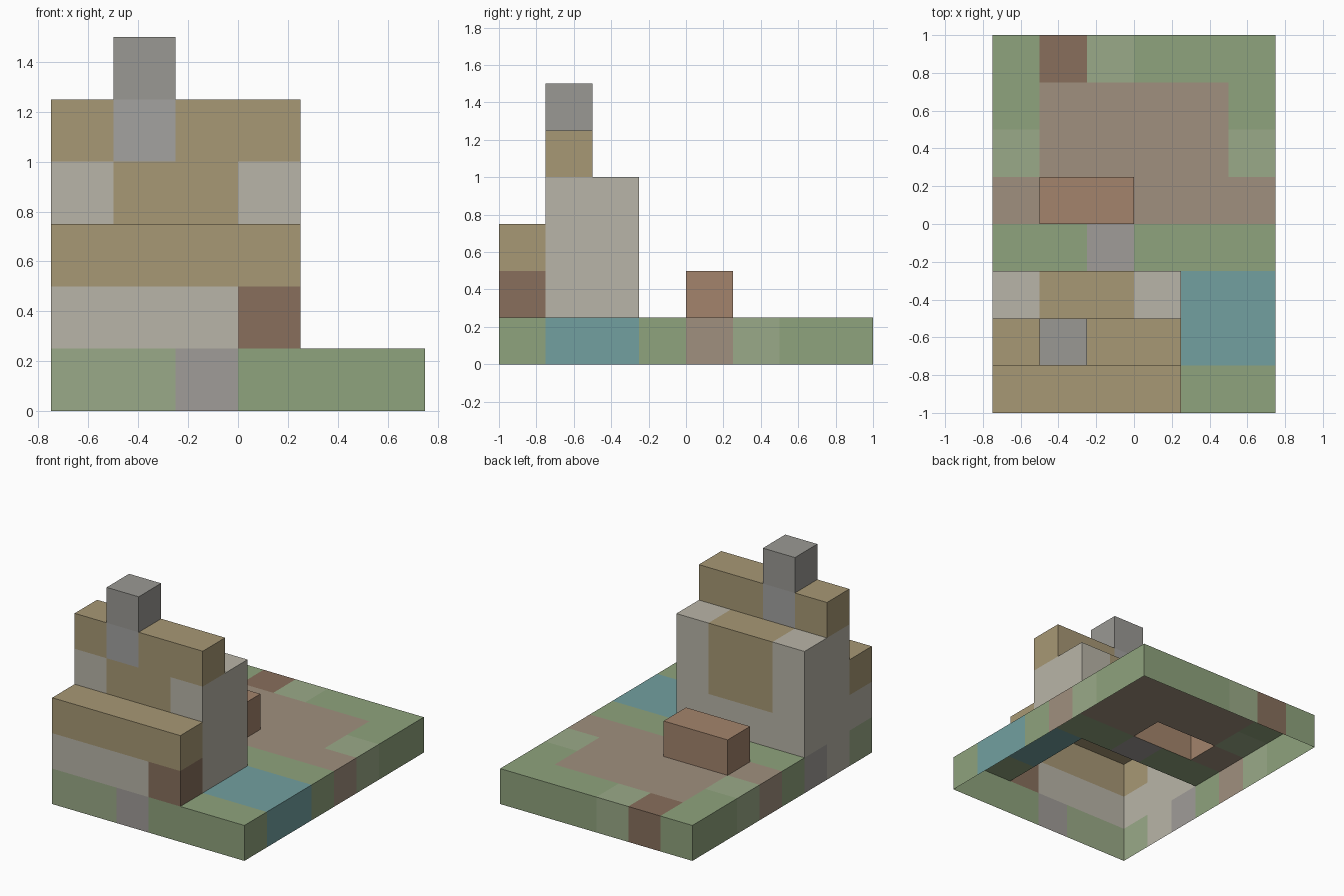
import bpy, bmesh
from mathutils import Vector

if "Cube" in bpy.data.objects:
    bpy.data.objects.remove(bpy.data.objects["Cube"])

S = 0.25                       # size of one block
ORIGIN = Vector((-0.75, -1.0, 0.0))
COLOURS = {
    'G': ('grass', 0x8FA37D), 'L': ('light_grass', 0x9AAA88),
    'P': ('path', 0xA0907E), 'D': ('dark_wood', 0x886F5C),
    'W': ('water', 0x72A0A0), 'S': ('stone', 0xA09C98),
    'B': ('wall', 0xB9B5A8), 'T': ('thatch', 0xA79875),
    'C': ('chimney_stone', 0xA3A2A0), 'K': ('chimney_cap', 0x9A9994),
    'X': ('crate_wood', 0xA3846C),
}


def linear(v):
    v /= 255
    return v / 12.92 if v <= 0.04045 else ((v + 0.055) / 1.055) ** 2.4


def material(key):
    name, rgb = COLOURS[key]
    mat = bpy.data.materials.get(name)
    if mat is None:
        mat = bpy.data.materials.new(name)
        mat.diffuse_color = [linear(rgb >> s & 255) for s in (16, 8, 0)] + [1]
        mat.use_nodes = True
        mat.node_tree.nodes["Principled BSDF"].inputs["Base Color"].default_value = mat.diffuse_color
    return mat


cells = {}                     # (i, j, k) -> (part, colour)


def layer(part, k, rows, i0=0, j0=0):
    """Place one layer of blocks; rows run from front to back."""
    for j, row in enumerate(rows):
        for i, c in enumerate(row):
            cells[i + i0, j + j0, k] = (part, c)


# Ground slab with pond, path and garden
layer('ground', 0, ["LLSGGG",
                    "BBBBWW",
                    "SBBBWW",
                    "GGSGGG",
                    "PPPPPP",
                    "LPPPPL",
                    "GPPPPG",
                    "GDLGGG"])
# Crate standing on the path
layer('crate', 1, ["XX"], 1, 4)
# House: walls, door and stepped gable
layer('porch', 1, ["BBBD"])
layer('porch_roof', 2, ["TTTT"])
layer('house_walls', 1, ["BBBB", "BBBB"], 0, 1)
layer('house_walls', 2, ["BBBB", "BTTB"], 0, 1)
layer('house_walls', 3, ["BTTB", "BTTB"], 0, 1)
layer('roof_ridge', 4, ["TCTT"], 0, 1)
# Chimney through the ridge
layer('chimney', 4, ["C"], 1, 1)
layer('chimney', 5, ["K"], 1, 1)


def build(part):
    """Outer skin only: no faces between blocks, and open underneath."""
    bm = bmesh.new()
    keys = sorted({c for p, c in cells.values() if p == part})
    for pos, (p, c) in cells.items():
        if p != part:
            continue
        centre = ORIGIN + (Vector(pos) + Vector((.5, .5, .5))) * S
        for axis in range(3):
            for sign in (-1, 1):
                n = Vector([sign * (a == axis) for a in range(3)])
                near = tuple(int(a + b) for a, b in zip(pos, n))
                if near in cells or near[2] < 0:
                    continue
                u = Vector([float(a == (axis + 1) % 3) for a in range(3)])
                v = n.cross(u)
                f = bm.faces.new([bm.verts.new(centre + (n + a * u + b * v) * S / 2)
                                  for a, b in ((-1, -1), (1, -1), (1, 1), (-1, 1))])
                f.material_index = keys.index(c)
    bmesh.ops.remove_doubles(bm, verts=bm.verts, dist=1e-4)
    # Join equal-coloured flat areas into clean faces
    bmesh.ops.dissolve_limit(bm, angle_limit=0.01, verts=bm.verts,
                             edges=bm.edges, delimit={'MATERIAL'})
    mesh = bpy.data.meshes.new(part)
    bm.to_mesh(mesh)
    bm.free()
    for k in keys:
        mesh.materials.append(material(k))
    bpy.context.collection.objects.link(bpy.data.objects.new(part, mesh))


for part in dict.fromkeys(p for p, c in cells.values()):
    build(part)
